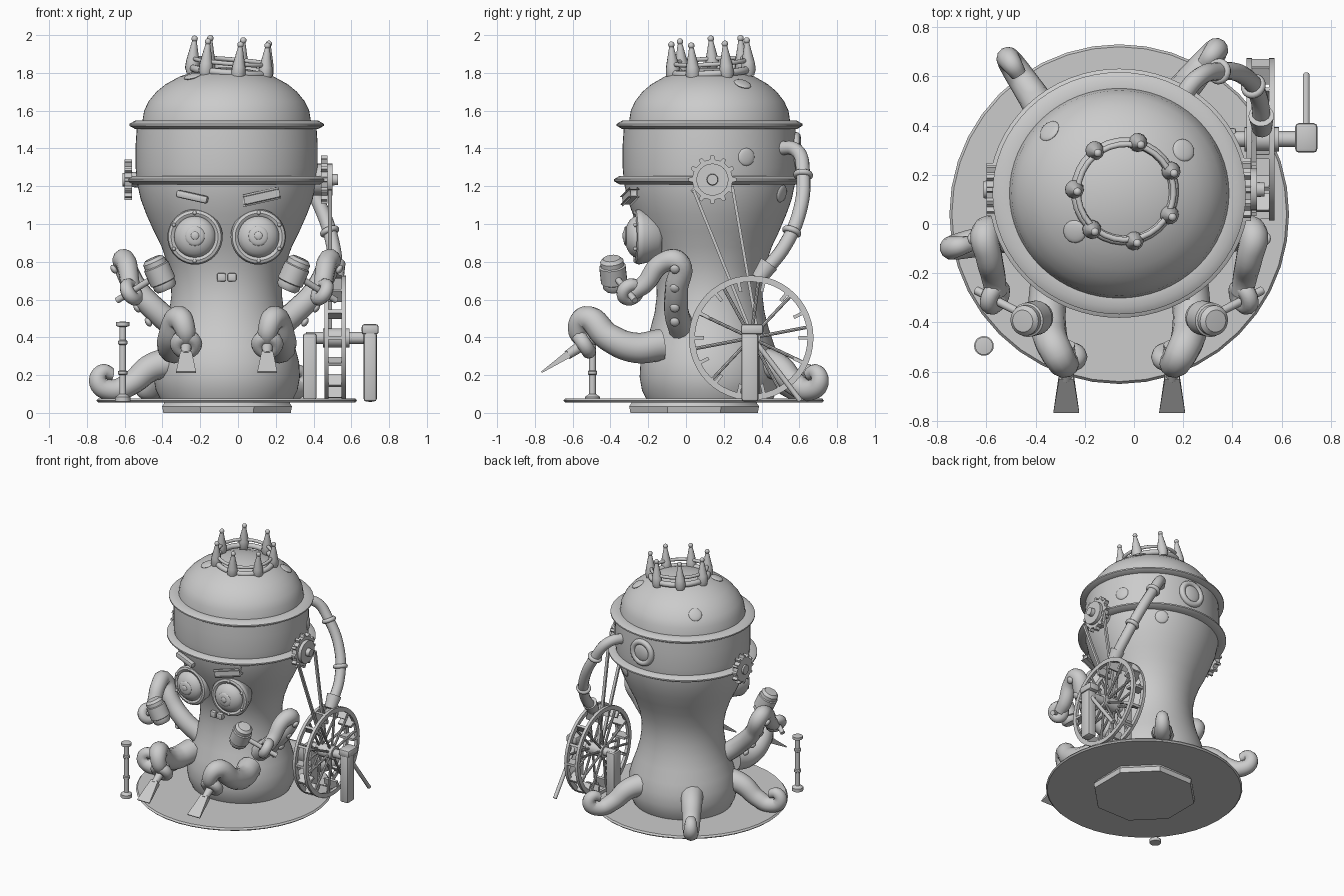
import bpy, bmesh, math
from mathutils import Vector, Matrix

if "Cube" in bpy.data.objects:
    bpy.data.objects.remove(bpy.data.objects["Cube"])

gray = bpy.data.materials.new("plain gray")
gray.use_nodes = True
gray.diffuse_color = (0.6, 0.6, 0.6, 1)
gray.node_tree.nodes["Principled BSDF"].inputs["Base Color"].default_value = gray.diffuse_color
CX, CY, SQ = -0.06, 0.125, 0.955   # body axis and depth squash
parts = []


def add(name, bm, matrix=Matrix()):
    bmesh.ops.remove_doubles(bm, verts=bm.verts, dist=1e-5)
    bmesh.ops.recalc_face_normals(bm, faces=bm.faces)
    me = bpy.data.meshes.new(name)
    bm.to_mesh(me)
    bm.free()
    me.materials.append(gray)
    ob = bpy.data.objects.new(name, me)
    ob.matrix_world = matrix
    bpy.context.collection.objects.link(ob)
    parts.append(ob)


def aim(loc, axis):
    if tuple(axis) == (0, 0, 1):
        return Matrix.Translation(loc)
    return Matrix.Translation(loc) @ Vector(axis).to_track_quat('Z', 'Y').to_matrix().to_4x4()


def revolve(name, prof, loc, axis=(0, 0, 1), n=32, squash=1, closed=False, turn=0):
    bm = bmesh.new()
    rings = []
    for k in range(n):
        a = math.tau * k / n + turn
        rings.append([bm.verts.new((r * math.cos(a), r * math.sin(a) * squash, z)) for r, z in prof])
    m = len(prof)
    for k in range(n):
        p, q = rings[k], rings[(k + 1) % n]
        for i in range(m if closed else m - 1):
            j = (i + 1) % m
            loop = [p[i], q[i], q[j], p[j]]
            if prof[i][0] == 0:
                loop = [p[i], q[j], p[j]]
            elif prof[j][0] == 0:
                loop = [p[i], q[i], p[j]]
            bm.faces.new(loop)
    add(name, bm, aim(loc, axis))


def ball(name, loc, r, depth=1, axis=(0, 0, 1), n=20):
    prof = [(r * math.cos(t), r * depth * math.sin(t))
            for t in [math.pi * (i / 10 - 0.5) for i in range(11)]]
    prof[0], prof[-1] = (0, -r * depth), (0, r * depth)
    revolve(name, prof, loc, axis, n)


def torus(name, loc, major, minor, axis=(0, 0, 1), n=32):
    prof = [(major + minor * math.cos(math.tau * i / 10), minor * math.sin(math.tau * i / 10)) for i in range(10)]
    revolve(name, prof, loc, axis, n, closed=True)


def rod(name, p, q, r1, r2=None, n=16):
    d = Vector(q) - Vector(p)
    r2 = r1 if r2 is None else r2
    revolve(name, [(0, 0), (r1, 0), (r2, d.length), (0, d.length)], p, d, n)


def bar(name, p, q, size, end=None, bevel=0):
    # four-sided bar: width lies along x where possible
    p, q = Vector(p), Vector(q)
    z = (q - p).normalized()
    x = Vector((1, 0, 0)) if abs(z.x) < 0.8 else Vector((0, 0, 1))
    y = z.cross(x).normalized()
    x = y.cross(z)
    bm = bmesh.new()
    bmesh.ops.create_cube(bm, size=1)
    for v in bm.verts:
        w, t = size if v.co.z < 0 or end is None else end
        v.co = (p if v.co.z < 0 else q) + x * v.co.x * w + y * v.co.y * t
    if bevel:
        bmesh.ops.bevel(bm, geom=bm.edges[:], offset=bevel, segments=2, profile=.5, affect='EDGES')
    add(name, bm)


def tube(name, pts, radii):
    cu = bpy.data.curves.new(name, 'CURVE')
    cu.dimensions, cu.bevel_depth, cu.bevel_resolution, cu.resolution_u = '3D', 1, 4, 8
    cu.use_fill_caps = True
    sp = cu.splines.new('BEZIER')
    sp.bezier_points.add(len(pts) - 1)
    for b, p, r in zip(sp.bezier_points, pts, radii):
        b.co, b.radius = p, r
        b.handle_left_type = b.handle_right_type = 'AUTO'
    ob = bpy.data.objects.new(name, cu)
    bpy.context.collection.objects.link(ob)
    bpy.ops.object.select_all(action='DESELECT')
    ob.select_set(True)
    bpy.context.view_layer.objects.active = ob
    bpy.ops.object.convert(target='MESH')
    ob = bpy.context.view_layer.objects.active
    ob.data.materials.clear()
    ob.data.materials.append(gray)
    parts.append(ob)


def gear(name, x0, x1, y, z, r, tip, teeth):
    bm = bmesh.new()
    vs = []
    for k in range(teeth):
        for off, rad in ((-0.24, r), (-0.13, tip), (0.13, tip), (0.24, r)):
            a = math.tau * (k + off) / teeth
            vs.append(bm.verts.new((x0, y + rad * math.cos(a), z + rad * math.sin(a))))
    face = bm.faces.new(vs)
    new = bmesh.ops.extrude_face_region(bm, geom=[face])["geom"]
    bmesh.ops.translate(bm, vec=(x1 - x0, 0, 0), verts=[v for v in new if isinstance(v, bmesh.types.BMVert)])
    add(name, bm)


# base plates
revolve("foot_plate", [(0, 0), (.365, 0), (.372, .035), (.36, .05), (.36, .06), (0, .06)],
        (CX + .002, .043, 0), n=8, turn=math.pi / 8)
revolve("base_disc", [(0, .055), (.68, .055), (.69, .065), (.68, .077), (0, .077)], (CX, .04, 0), n=40)

# body, dome and rims
body = [(0, .07), (.35, .07), (.375, .12), (.388, .19), (.383, .27), (.362, .35), (.33, .44), (.305, .53),
        (.293, .62), (.295, .7), (.31, .78), (.345, .88), (.385, .96), (.425, 1.05), (.455, 1.13), (.475, 1.22),
        (.482, 1.3), (.482, 1.42), (.475, 1.52), (.447, 1.54), (.437, 1.6), (.413, 1.65), (.372, 1.7),
        (.323, 1.74), (.25, 1.78), (.162, 1.81), (.08, 1.825), (0, 1.83)]
revolve("body", body, (CX, CY, 0), n=64, squash=SQ)
for name, z, r in (("upper_rim", 1.525, .515), ("lower_rim", 1.232, .53)):
    revolve(name, [(r - .075, -.02), (r - .03, -.022), (r, -.005), (r, .005), (r - .03, .022), (r - .075, .02)],
            (CX, CY, z), n=64, squash=SQ, closed=True)


def on_body(deg, z):
    for (r0, z0), (r1, z1) in zip(body, body[1:]):
        if z0 < z <= z1:
            r = r0 + (r1 - r0) * (z - z0) / (z1 - z0)
            c, s = math.cos(math.radians(deg)), math.sin(math.radians(deg))
            return (CX + r * c, CY + r * s * SQ, z), Vector((c * (z1 - z0), s * (z1 - z0), r0 - r1))


# round spots and back porthole
for deg, z in ((35, 1.742), (222, 1.782), (137, 1.68), (25, 1.355), (60, 1.16)):
    loc, out = on_body(deg, z)
    ball("skin_spot", loc, .047, .25, out)
loc, out = on_body(87, 1.385)
torus("porthole_ring", loc, .08, .022, out)
ball("porthole_glass", loc, .07, .3, out)

# crown, leaning slightly
lean = Vector((.08, -.06, 1)).normalized()
seat = Vector((-.04, .135, 1.775))
torus("crown_lower_ring", seat + lean * .035, .2, .02, lean)
torus("crown_upper_ring", seat + lean * .085, .195, .012, lean)
for k in range(7):
    a = math.radians(75) + math.tau * k / 7
    p = Vector((.205 * math.cos(a), .205 * math.sin(a), 0))
    p += seat - Vector((0, 0, lean.dot(p)))
    revolve("crown_spike", [(0, 0), (.028, .003), (.039, .035), (.035, .075), (.012, .18), (0, .185)], p, lean, 12)
    ball("crown_bead", p + lean * .19, .017, n=12)

# face and arms, mirrored about the body axis
for s, side in ((-1, "right"), (1, "left")):
    def P(u, y, z):
        return (CX + s * u, y, z)

    look = Vector((s * .1, -1, 0)).normalized()
    eye = Vector(P(.168, -.255, .932))
    revolve(side + "_goggle", [(.1, -.12), (.125, -.1), (.143, -.02), (.147, -.005), (.14, .012), (.125, .018),
                               (.11, .012), (.1, 0)], eye, look, 40, closed=True)
    ball(side + "_eye", eye, .112, .62, look, 32)
    ball(side + "_iris", eye + Vector((0, -.064, .004)), .052, .25, (0, -1, 0))
    ball(side + "_pupil", eye + Vector((0, -.074, .006)), .022, .35, (0, -1, 0))
    for k in range(6):
        a = math.tau * (k + .5) / 6
        ball(side + "_goggle_bolt", eye + look * .014 + Vector((.127 * math.cos(a), 0, .127 * math.sin(a))), .011, n=10)
    bar(side + "_brow", P(.1, -.315, 1.126), P(.265, -.278, 1.163), (.04, .04), bevel=.012)
    bar(side + "_tooth", P(.028, -.165, .695), P(.028, -.165, .74), (.046, .05), bevel=.008)

    # raised arm with hammer
    tube(side + "_upper_arm", [P(.25, -.02, .44), P(.36, -.05, .53), P(.48, -.05, .66), P(.545, -.045, .8),
                              P(.53, -.13, .79), P(.51, -.22, .68), P(.5, -.28, .64)],
         [.07, .066, .062, .06, .055, .05, .045])
    for u, z in ((.415, .48), (.475, .555), (.54, .66), (.597, .76)):
        ball(side + "_sucker", P(u, -.06, z), .026, .6, (s * .8, -.1, -.5), 12)
    tail, head = Vector(P(.58, -.27, .595)), Vector(P(.355, -.385, .735))
    rod(side + "_hammer_handle", tail, head, .017)
    torus(side + "_upper_hand", P(.505, -.295, .64), .042, .036, head - tail, 20)
    revolve(side + "_hammer_head", [(0, -.09), (.05, -.09), (.062, -.075), (.062, -.05), (.07, -.045), (.07, .045),
                                    (.062, .05), (.062, .075), (.045, .092), (0, .095)],
            head, (s * .4, -.1, .9), 24)

    # lower arm with scraper
    tube(side + "_lower_arm", [P(.25, -.13, .36), P(.285, -.27, .345), P(.29, -.41, .4), P(.25, -.53, .5),
                              P(.22, -.57, .44), P(.215, -.53, .37)], [.085, .08, .074, .066, .055, .045])
    torus(side + "_lower_hand", P(.215, -.54, .365), .046, .04, (0, -.2, -.13), 20)
    rod(side + "_scraper_grip", P(.215, -.49, .398), P(.215, -.63, .305), .035, .024)
    bar(side + "_scraper_blade", P(.215, -.62, .312), P(.215, -.765, .215), (.06, .04), (.105, .008))

# back tentacles with curled tips
for deg in (65, 137, 207):
    c, s = math.cos(math.radians(deg)), math.sin(math.radians(deg))
    path = [(.3, .27), (.43, .24), (.54, .155), (.64, .12), (.71, .16), (.69, .215), (.635, .205)]
    tube("back_tentacle", [(CX + r * c + s * .25 * (r - .3), CY + r * s * .97 - c * .25 * (r - .3), z) for r, z in path],
         [.085, .074, .063, .057, .05, .042, .032])

# side gears
gear("left_gear", .44, .475, .14, 1.235, .107, .128, 12)
rod("left_gear_plate", (.4, .14, 1.235), (.5, .14, 1.235), .085, n=24)
rod("left_gear_hub", (.4, .14, 1.235), (.53, .14, 1.235), .04, .028)
gear("right_gear", -.6, -.56, .14, 1.235, .088, .108, 12)
rod("right_gear_hub", (-.5, .14, 1.235), (-.612, .14, 1.235), .045, .035)

# paddle wheel, belts and crank
WY, WZ = .345, .397
for x in (.468, .56):
    revolve("wheel_rim", [(.298, -.011), (.33, -.011), (.33, .011), (.298, .011)], (x, WY, WZ), (1, 0, 0), 48, closed=True)
for k in range(14):
    a = math.tau * k / 14
    c, s = math.cos(a), math.sin(a)
    bar("wheel_paddle", (.514, WY + .25 * c, WZ + .25 * s), (.514, WY + .325 * c, WZ + .325 * s), (.11, .018))
for k in range(10):
    a = math.tau * (k + .3) / 10
    for x in (.468, .56):
        rod("wheel_spoke", (x, WY, WZ), (x, WY + .31 * math.cos(a), WZ + .31 * math.sin(a)), .009, n=8)
rod("wheel_axle", (.36, WY, WZ), (.68, WY, WZ), .032)
rod("wheel_hub", (.45, WY, WZ), (.59, WY, WZ), .05)
bar("front_belt", (.487, .04, 1.18), (.487, .335, .45), (.02, .016))
bar("back_belt", (.487, .245, 1.2), (.487, .375, .45), (.02, .016))
bar("inner_post", (.38, WY, .07), (.38, WY, .42), (.07, .09), bevel=.01)
bar("crank_post", (.7, .338, .06), (.7, .338, .43), (.07, .09), bevel=.015)
bar("crank_post_cap", (.7, .35, .415), (.7, .35, .47), (.09, .12), bevel=.015)
rod("crank_rod", (.7, .35, .4), (.7, .605, .065), .014)

# hose from the head to the wheel
tube("hose", [(.17, .47, 1.4), (.25, .585, 1.39), (.345, .62, 1.26), (.45, .6, 1.06), (.505, .52, .88), (.52, .41, .74)],
     [.037] * 6)
torus("hose_ring", (.345, .62, 1.26), .037, .016, (.4, -.05, -.8), 20)
torus("hose_ring", (.485, .56, .96), .037, .016, (.3, -.3, -.8), 20)
rod("hose_nozzle", (.517, .44, .79), (.52, .385, .71), .052, .04)

# free-standing post
revolve("lone_post", [(0, .06), (.04, .06), (.04, .085), (.018, .1), (.018, .2), (.025, .205), (.025, .22), (.018, .225),
                      (.018, .36), (.025, .365), (.025, .38), (.018, .385), (.018, .455), (.036, .46), (.036, .48), (0, .485)],
        (-.61, -.495, 0), n=20)

# smooth shading with crisp edges
bpy.ops.object.select_all(action='DESELECT')
for ob in parts:
    ob.select_set(True)
bpy.context.view_layer.objects.active = parts[0]
bpy.ops.object.shade_smooth_by_angle(angle=math.radians(40))
